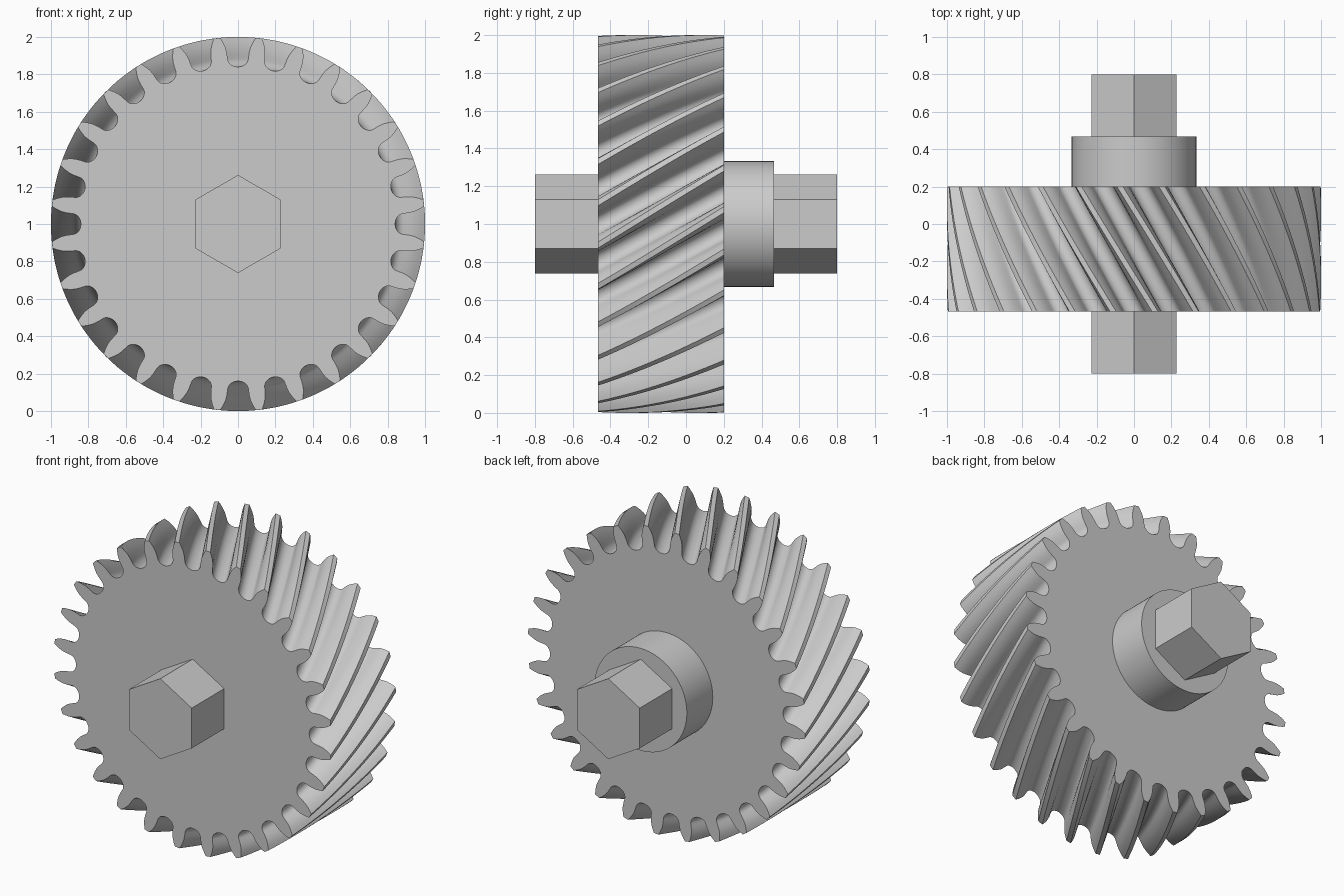
import bpy, bmesh, math

if "Cube" in bpy.data.objects:
    bpy.data.objects.remove(bpy.data.objects["Cube"])

TEETH = 28
PITCH = 2 * math.pi / TEETH
CENTER_Z = 1.0

steel = bpy.data.materials.new("light grey steel")
steel.diffuse_color = (0.6, 0.6, 0.6, 1)
steel.use_nodes = True
steel.node_tree.nodes["Principled BSDF"].inputs["Base Color"].default_value = steel.diffuse_color


def loft(name, profile, y0, y1, twist=0.0, slices=1, smooth=False):
    """Sweep a closed polar profile [(angle, radius)] along y with a twist."""
    bm = bmesh.new()
    rings = []
    for s in range(slices + 1):
        t = s / slices
        y = y0 + (y1 - y0) * t
        rings.append([bm.verts.new((r * math.cos(a + twist * t), y,
                                    CENTER_Z + r * math.sin(a + twist * t)))
                      for a, r in profile])
    n = len(profile)
    for a, b in zip(rings, rings[1:]):
        for i in range(n):
            j = (i + 1) % n
            bm.faces.new((a[i], a[j], b[j], b[i]))
    bm.faces.new(rings[0])
    bm.faces.new(rings[-1])
    bmesh.ops.recalc_face_normals(bm, faces=bm.faces)
    mesh = bpy.data.meshes.new(name)
    bm.to_mesh(mesh)
    bm.free()
    mesh.materials.append(steel)
    obj = bpy.data.objects.new(name, mesh)
    bpy.context.collection.objects.link(obj)
    if smooth:
        bpy.ops.object.select_all(action='DESELECT')
        obj.select_set(True)
        bpy.context.view_layer.objects.active = obj
        bpy.ops.object.shade_smooth_by_angle(angle=math.radians(35))
    return obj


def polygon(sides, radius, start=0.0):
    return [(start + 2 * math.pi * i / sides, radius) for i in range(sides)]


# Half of one tooth gap: rounded root, then a flank flaring to the tip
half_gap = []
for k in range(8):
    a = math.radians(90 * k / 7)
    half_gap.append((0.056 * math.sin(a), 0.89 - 0.05 * math.cos(a)))
half_gap += [(0.0595, 0.915), (0.065, 0.94), (0.074, 0.962),
             (0.084, 0.981), (0.096, 1.0)]
half_gap = [(w / r, r) for w, r in half_gap]

# Mirror the half gap and repeat it around the wheel
gap = [(-a, r) for a, r in reversed(half_gap)] + half_gap[1:]
gear_profile = [(i * PITCH + a, r) for i in range(TEETH) for a, r in gap]

# Helical gear wheel
loft("helical_gear", gear_profile, -0.467, 0.2, twist=0.412, slices=20, smooth=True)

# Round collar on the back face
loft("collar", polygon(96, 0.333), 0.2, 0.467, smooth=True)

# Hexagonal shaft through the middle
loft("hex_shaft", polygon(6, 0.262, math.pi / 2), -0.8, 0.8)
